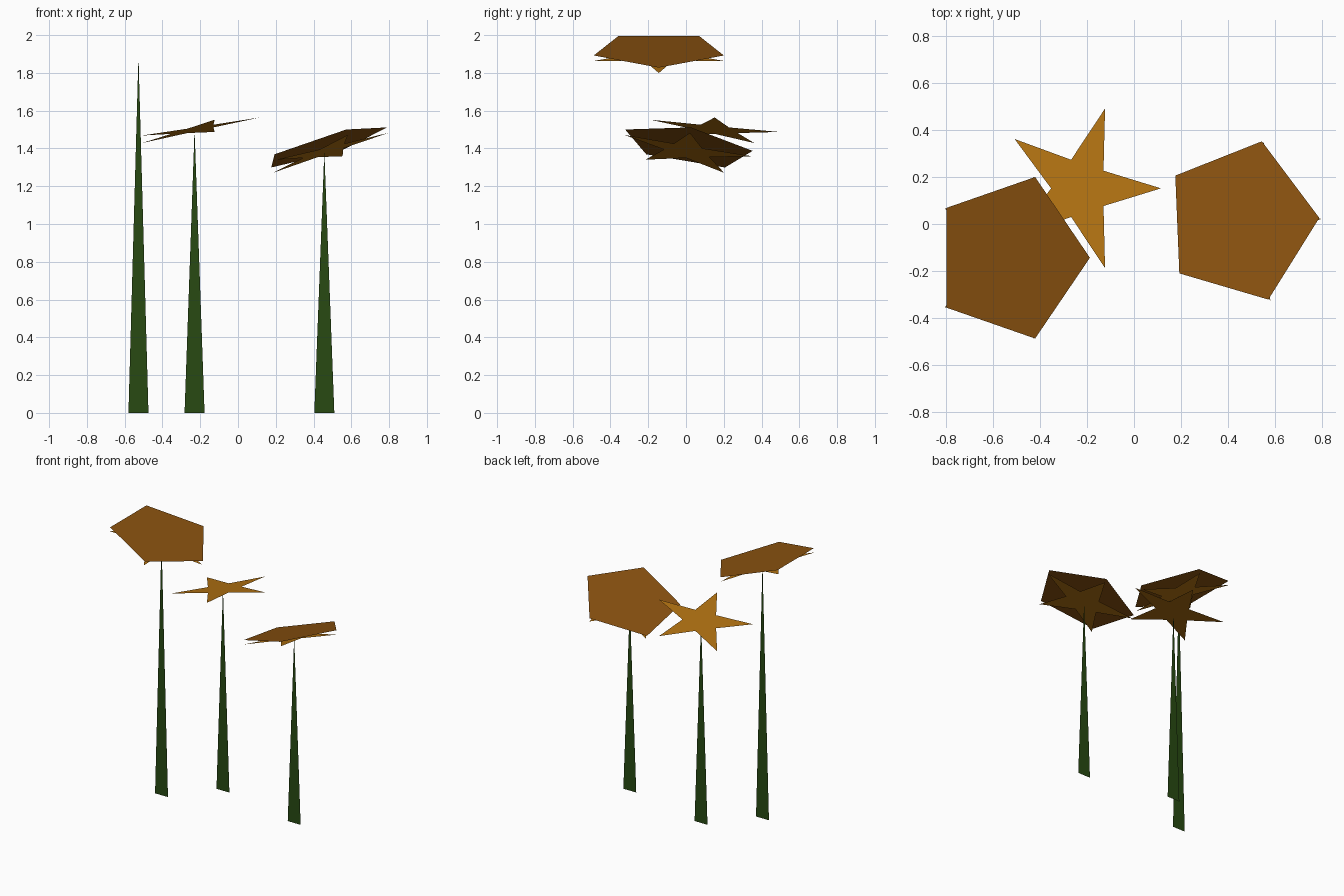
import bpy
import math

if "Cube" in bpy.data.objects:
    bpy.data.objects.remove(bpy.data.objects["Cube"])


def material(name, colour):
    m = bpy.data.materials.new(name)
    m.diffuse_color = (*colour, 1)
    m.use_nodes = True
    m.node_tree.nodes["Principled BSDF"].inputs["Base Color"].default_value = m.diffuse_color
    return m


GREEN = material("stem green", (0.021, 0.068, 0.006))
BROWN = material("petal brown", (0.255, 0.085, 0.005))
GOLD = material("star gold", (0.45, 0.17, 0.006))


def flat_face(name, points, mat):
    """One flat polygon as its own object."""
    mesh = bpy.data.meshes.new(name)
    mesh.from_pydata(points, [], [list(range(len(points)))])
    mesh.materials.append(mat)
    obj = bpy.data.objects.new(name, mesh)
    bpy.context.collection.objects.link(obj)


def tilted_ring(centre, radii, slope, turn, inner=None):
    """Pentagon, or five-pointed star if inner is given, on a sloping plane."""
    n = 5 if inner is None else 10
    points = []
    for i in range(n):
        a = turn + math.tau * i / n
        k = inner if inner and i % 2 else 1
        x, y = k * radii[0] * math.cos(a), k * radii[1] * math.sin(a)
        points.append((centre[0] + x, centre[1] + y,
                       centre[2] + slope[0] * x + slope[1] * y))
    return points


# name, centre of star, plan radii, slope along x and y, turn, has pentagon
FLOWERS = [
    ("tall", (-0.534, -0.144, 1.892), (0.338, 0.362), (-0.275, 0), 0, True),
    ("middle", (-0.23, 0.152, 1.50), (0.345, 0.358), (0.185, -0.095), 0, False),
    ("short", (0.464, 0.006, 1.385), (0.335, 0.355), (0.30, -0.155),
     math.radians(2.5), True),
]
GAP = 0.03       # distance between star and pentagon
HALF = 0.053     # half width of stem foot

for name, c, radii, slope, turn, has_pentagon in FLOWERS:
    # flat tapering stem
    sx = c[0] + (0.007 if name == "tall" else -0.007 if name == "short" else 0)
    flat_face(name + "_stem", [(sx - HALF, c[1], 0), (sx + HALF, c[1], 0),
                               (sx, c[1], c[2])], GREEN)
    # star bloom
    flat_face(name + "_star", tilted_ring(c, radii, slope, turn, 0.358), GOLD)
    # pentagon lid, shifted along the bloom normal
    if has_pentagon:
        f = GAP / math.sqrt(1 + slope[0] ** 2 + slope[1] ** 2)
        top = (c[0] - slope[0] * f, c[1] - slope[1] * f, c[2] + f)
        flat_face(name + "_pentagon", tilted_ring(top, radii, slope, turn), BROWN)
